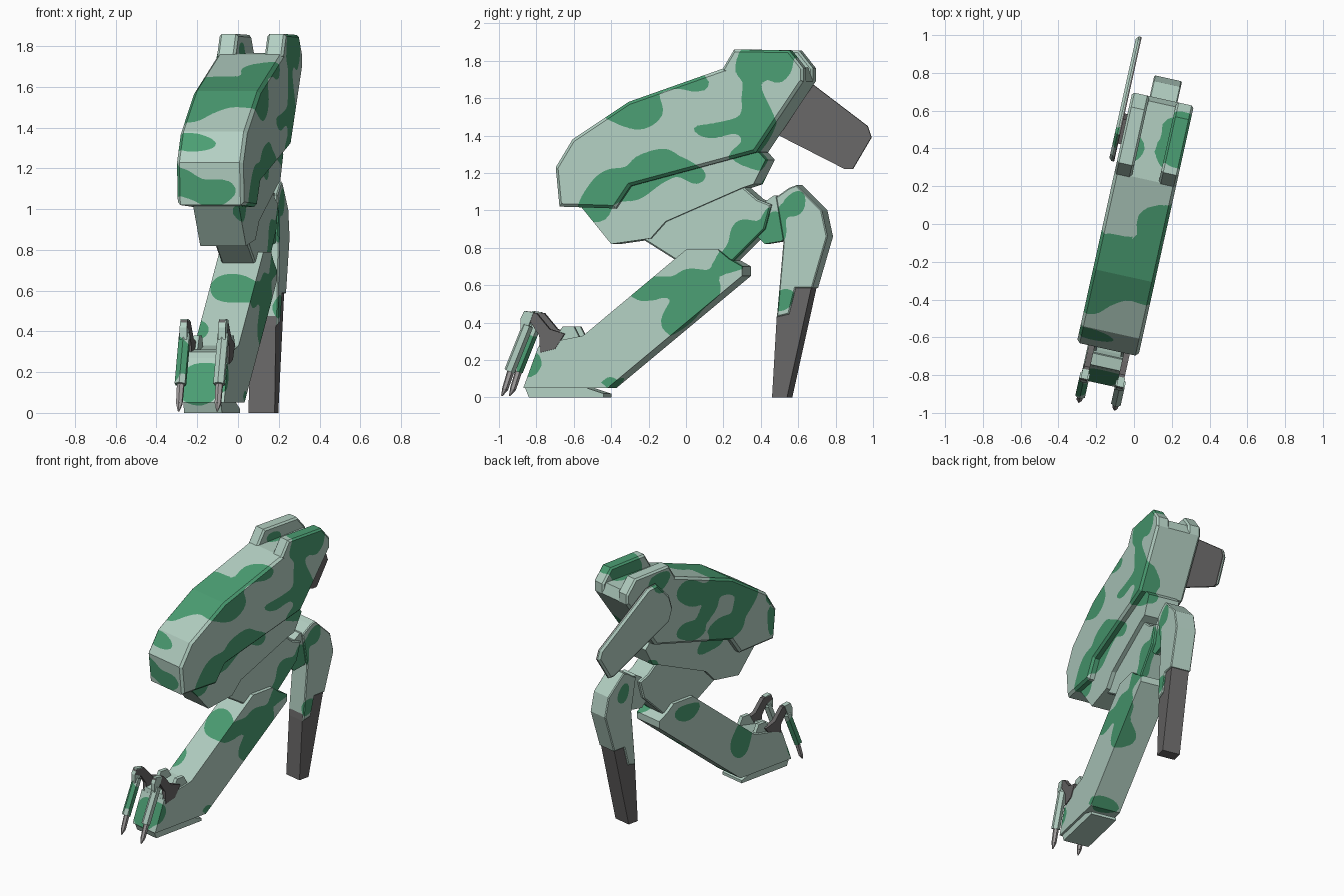
import bpy, bmesh, math
from mathutils import Vector

if "Cube" in bpy.data.objects:
    bpy.data.objects.remove(bpy.data.objects["Cube"])

YAW = math.radians(12.5)          # whole leg is turned about z
S, C = math.sin(YAW), math.cos(YAW)


def material(name, rgb):
    m = bpy.data.materials.new(name)
    m.diffuse_color = (*rgb, 1)
    m.use_nodes = True
    m.node_tree.nodes["Principled BSDF"].inputs["Base Color"].default_value = m.diffuse_color
    return m


PALE = material("pale_green", (0.45, 0.625, 0.54))
GREEN = material("camo_green", (0.07, 0.34, 0.17))
GREY = material("dark_grey", (0.14, 0.135, 0.135))
STEEL = material("steel", (0.38, 0.36, 0.36))

# camouflage blobs: along, height, radius along, radius height
RIGHT = [(-.2, 1.56, .1, .08), (-.3, 1.5, .13, .05), (.1, 1.69, .07, .04),
         (.4, 1.76, .1, .08), (.56, 1.75, .05, .05), (.42, 1.58, .06, .09),
         (.42, 1.45, .1, .1), (.2, 1.44, .13, .04), (.49, 1.36, .07, .06),
         (-.12, 1.24, .14, .09), (-.32, 1.13, .15, .08), (-.45, 1.02, .09, .1),
         (.06, 1.2, .06, .05), (.4, 1.27, .12, .06), (.36, .86, .14, .1),
         (.5, .92, .06, .13), (.1, .6, .12, .1), (-.17, .58, .13, .05),
         (0, .42, .11, .1), (.3, .73, .1, .07), (-.82, .17, .04, .06),
         (.63, 1.03, .08, .09), (.54, .53, .09, .08)]
LEFT = [(.1, 1.6, .12, .1), (-.17, 1.56, .14, .08), (-.4, 1.4, .11, .1),
        (-.22, 1.24, .15, .08), (.1, 1.32, .12, .07), (-.63, 1.16, .05, .1),
        (-.1, 1.12, .12, .06), (.4, 1.78, .1, .07), (.45, 1.13, .1, .08),
        (-.42, .34, .11, .16), (.08, .7, .13, .07), (-.9, .25, .07, .13),
        (.62, .97, .08, .11), (-.05, 1.42, .08, .06)]
# blobs on the faces between: across, along, height, radius along, radius height
MIDDLE = [(.01, -.24, 1.61, .14, .1), (.13, -.02, 1.7, .13, .07),
          (-.08, -.38, 1.52, .1, .06), (.04, -.69, 1.08, .06, .08),
          (-.08, -.63, 1.34, .05, .05), (.01, -.2, .62, .12, .08),
          (-.01, -.85, .14, .06, .12), (.12, .5, 1.84, .14, .06),
          (.03, -.38, .07, .09, .05), (.1, .06, .36, .08, .08)]
BLOBS = ([(.16, *b) for b in RIGHT] + [(-.15, *b) for b in LEFT] + MIDDLE)


def camo(p):
    y = p.y + .015 * math.sin(19 * p.z + 9 * p.x)      # wavy outlines
    h = p.z + .015 * math.sin(17 * p.y - 7 * p.x)
    return sum(math.exp(-((p.x - u) / .11) ** 2 - ((y - v) / a) ** 2 - ((h - z) / b) ** 2)
               for u, v, z, a, b in BLOBS) - .38


def paint(bm):
    """Cut the flat faces along the camouflage outlines; slot 1 is green."""
    bmesh.ops.triangulate(bm, faces=bm.faces[:])
    for _ in range(9):
        long = [e for e in bm.edges if e.calc_length() > .04]
        if not long:
            break
        bmesh.ops.subdivide_edges(bm, edges=long, cuts=1)
        bmesh.ops.triangulate(bm, faces=[f for f in bm.faces if len(f.verts) > 3])
    value = {v: camo(v.co) for v in bm.verts}
    cuts = []
    for e in list(bm.edges):
        a, b = e.verts
        fa, fb = value[a], value[b]
        if fa * fb < 0:
            cuts.append(bmesh.utils.edge_split(e, a, fa / (fa - fb))[1])
    if cuts:
        bmesh.ops.connect_verts(bm, verts=cuts)
    for f in bm.faces:
        f.material_index = int(camo(f.calc_center_median()) > 0)


def finish(name, bm, mats, camouflage):
    bmesh.ops.recalc_face_normals(bm, faces=bm.faces[:])
    if camouflage:
        paint(bm)
    me = bpy.data.meshes.new(name)
    bm.to_mesh(me)
    bm.free()
    for m in mats:
        me.materials.append(m)
    ob = bpy.data.objects.new(name, me)
    ob.rotation_euler.z = -YAW
    bpy.context.collection.objects.link(ob)
    return ob


def prism(name, profile, u0, u1, mat=PALE, bevel=0.0, ref=None, caps=(0, 1)):
    """Extrude a side-view (y, z) outline across the leg from u0 to u1."""
    ref = u1 if ref is None else ref
    bm = bmesh.new()
    rings = [[bm.verts.new((u, (y + ref * S) / C, z)) for y, z in profile] for u in (u0, u1)]
    ends = [bm.faces.new(r) for r in rings]
    n = len(profile)
    for i in range(n):
        j = (i + 1) % n
        bm.faces.new((rings[0][i], rings[0][j], rings[1][j], rings[1][i]))
    bmesh.ops.recalc_face_normals(bm, faces=bm.faces[:])
    if bevel:
        edges = [e for k in caps for e in ends[k].edges]
        bmesh.ops.bevel(bm, geom=edges, offset=bevel, segments=1, affect='EDGES')
    pale = mat is PALE
    return finish(name, bm, [PALE, GREEN] if pale else [mat], pale)


def rod(name, u, a, b, r0, r1, mat, sides=6):
    """Tapered rod between two side-view points."""
    pa, pb = (Vector((u, (y + .113 * S) / C, z)) for y, z in (a, b))
    d = (pb - pa).normalized()
    s, t = Vector((1, 0, 0)), d.cross(Vector((1, 0, 0)))
    bm = bmesh.new()
    rings = []
    for p, r in ((pa, r0), (pb, r1)):
        rings.append([bm.verts.new(p + r * (s * math.cos(k) + t * math.sin(k)))
                      for k in (math.tau * (i + .5) / sides for i in range(sides))])
    bm.faces.new(rings[0])
    bm.faces.new(rings[1])
    for i in range(sides):
        j = (i + 1) % sides
        bm.faces.new((rings[0][i], rings[0][j], rings[1][j], rings[1][i]))
    finish(name, bm, [mat, GREEN], mat is PALE)


# upper armour shell
prism("thigh_armour", [(-.68, 1.02), (-.70, 1.23), (-.61, 1.38), (-.31, 1.58), (.20, 1.76),
                       (.60, 1.765), (.625, 1.69), (.37, 1.31), (-.30, 1.13), (-.38, 1.01)],
      -.16, .174, bevel=.016)
# raised ridges on the rear top
for side, (u0, u1) in (("right", (.08, .174)), ("left", (-.16, -.066))):
    prism(side + "_ridge", [(.19, 1.75), (.255, 1.86), (.55, 1.855), (.625, 1.76), (.625, 1.69),
                            (.5, 1.6), (.25, 1.7)], u0, u1, bevel=.012, ref=.174)

# inner thigh and link below it
prism("inner_thigh", [(-.57, 1.03), (-.40, .82), (-.19, .85), (-.11, .94), (.30, 1.12),
                      (.36, 1.14), (.425, 1.27), (.39, 1.31), (0, 1.35), (-.4, 1.2)], -.105, .125)
prism("knee_link", [(-.24, .85), (-.05, .73), (.25, .73), (.42, .90), (.455, 1.03),
                    (.38, 1.06), (.30, 1.13), (0, 1.1)], -.075, .095, bevel=.008)
prism("knee_hub", [(.38, .86), (.42, .82), (.51, .835), (.56, .9), (.56, 1.06), (.47, 1.08),
                   (.4, 1.03)], -.05, .07)

# lower leg and sole
prism("lower_leg", [(0, .79), (.17, .79), (.23, .74), (.30, .70), (.30, .65), (-.42, .05),
                    (-.87, .05), (-.79, .27), (-.70, .30), (-.55, .33)], -.10, .122)
prism("sole", [(-.84, 0), (-.44, 0), (-.44, .02), (-.53, .05), (-.86, .05)], -.085, .105)

# rear strut
prism("rear_strut_upper", [(.48, 1.07), (.55, 1.12), (.59, 1.135), (.725, 1.0), (.755, .86),
                           (.675, .585), (.585, .585), (.55, .445), (.485, .43), (.52, .83)],
      -.065, .085, bevel=.006)
prism("rear_strut_lower", [(.52, .7), (.66, .7), (.675, .61), (.54, 0), (.46, 0), (.485, .43)],
      -.055, .076, GREY)

# side flap on the left: dark inside, pale outside
FLAP = [(.99, 1.39), (.89, 1.22), (.85, 1.22), (.36, 1.47), (.33, 1.56), (.36, 1.66),
        (.47, 1.78), (.55, 1.77), (.97, 1.45)]
prism("flap_inner", FLAP, -.182, -.174, GREY)
prism("flap_outer", FLAP, -.203, -.182, PALE, bevel=.014, ref=-.174, caps=(0,))
prism("flap_mount", [(.42, 1.55), (.42, 1.68), (.55, 1.7), (.58, 1.6)], -.18, -.15, GREY)

# toe claws, mirrored about the foot's centre line
for side, k in (("right", 1), ("left", -1)):
    u = .016 + k * .097
    g = .016 + k * .095
    prism(side + "_claw_arm", [(-.87, .455), (-.80, .45), (-.73, .365), (-.65, .34), (-.70, .26),
                               (-.78, .24), (-.785, .33), (-.83, .40), (-.88, .42)],
          g - .016, g + .016, GREY, ref=.127)
    prism(side + "_claw_cap", [(-.885, .36), (-.885, .42), (-.865, .462), (-.815, .455),
                               (-.85, .36)], u - .018, u + .018, ref=.13)
    rod(side + "_claw_piston", u, (-.845, .385), (-.943, .14), .03, .03, PALE)
    rod(side + "_claw_pin", u, (-.93, .16), (-.967, .045), .02, .017, STEEL)
    rod(side + "_claw_tip", u, (-.967, .045), (-.985, .008), .017, .004, STEEL)
    lug = .016 + k * .08
    prism(side + "_lug", [(-.71, .29), (-.66, .38), (-.60, .38), (-.56, .30)],
          lug - .014, lug + .014, ref=.11)
# bar between the claw arms
prism("claw_crossbar", [(-.79, .25), (-.78, .30), (-.72, .31), (-.70, .25)], -.075, .105)
